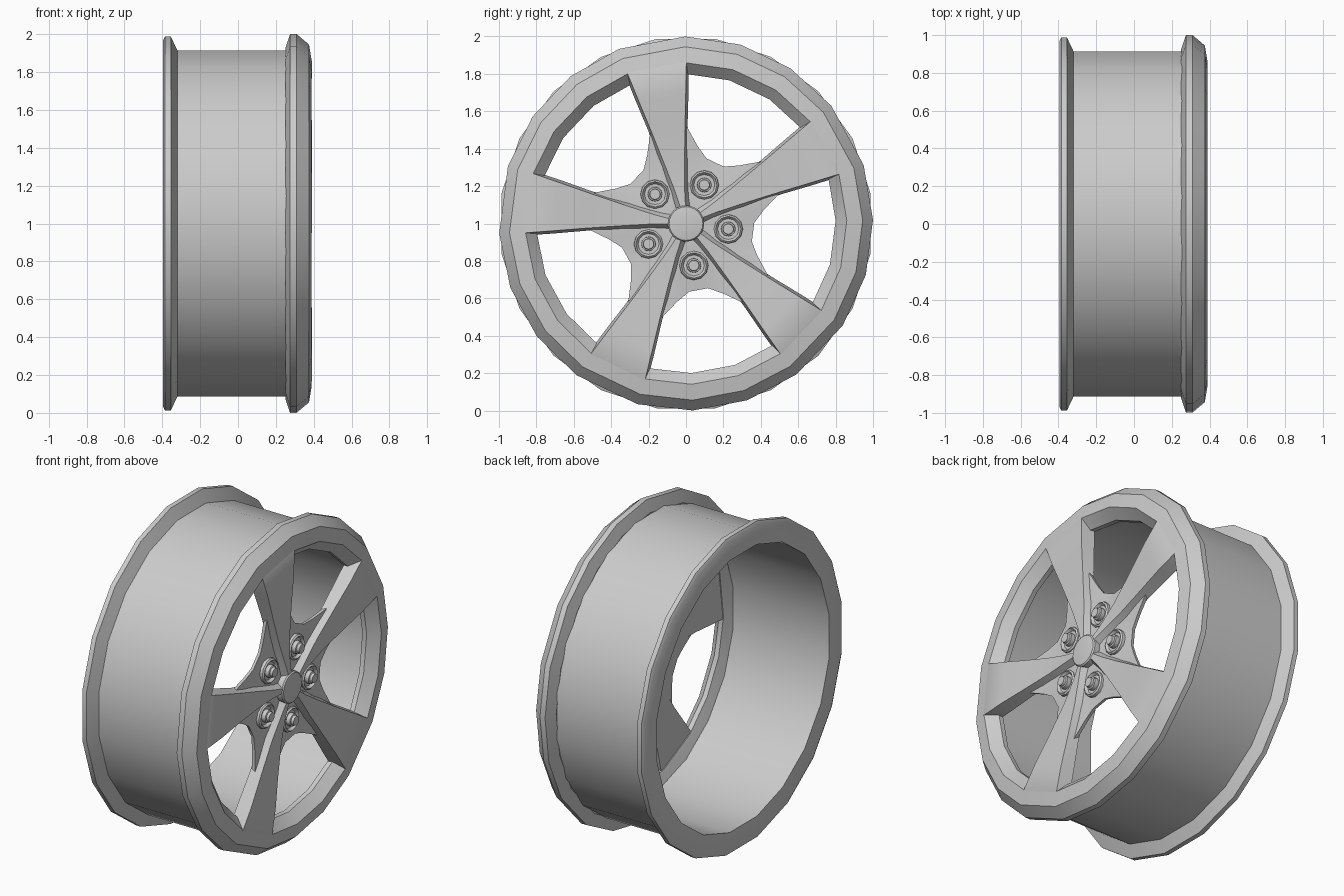
import bpy, bmesh
from math import cos, sin, radians, pi

cube = bpy.data.objects.get("Cube")
if cube:
    bpy.data.objects.remove(cube, do_unlink=True)

# Single metal colour
metal = bpy.data.materials.new("grey_metal")
metal.use_nodes = True
GREY = (0.6, 0.6, 0.6, 1)
metal.diffuse_color = GREY
metal.node_tree.nodes["Principled BSDF"].inputs["Base Color"].default_value = GREY

SPOKES = [radians(28.6 + 72 * k) for k in range(5)]


def polar(x, r, a):
    """Point at depth x, radius r and angle a about the axle."""
    return (x, r * cos(a), r * sin(a) + 1)


def loft(name, rings, closed=False, angle=30):
    """Skin equal-length loops; join the ends when closed, otherwise cap them."""
    bm = bmesh.new()
    loops = [[bm.verts.new(p) for p in ring] for ring in rings]
    pairs = list(zip(loops, loops[1:]))
    if closed:
        pairs.append((loops[-1], loops[0]))
    else:
        bm.faces.new(loops[0])
        bm.faces.new(loops[-1])
    n = len(loops[0])
    for a, b in pairs:
        for i in range(n):
            j = (i + 1) % n
            bm.faces.new((a[i], a[j], b[j], b[i]))
    bmesh.ops.recalc_face_normals(bm, faces=bm.faces)
    mesh = bpy.data.meshes.new(name)
    bm.to_mesh(mesh)
    bm.free()
    mesh.materials.append(metal)
    ob = bpy.data.objects.new(name, mesh)
    bpy.context.collection.objects.link(ob)
    bpy.ops.object.select_all(action='DESELECT')
    ob.select_set(True)
    bpy.context.view_layer.objects.active = ob
    bpy.ops.object.shade_smooth_by_angle(angle=radians(angle))


def turned(name, profile, sides, centre=(0, 0)):
    """Capped round part from (depth, radius) pairs, at (radius, angle)."""
    _, cy, cz = polar(0, *centre)
    loft(name, [[(x, cy + r * cos(2 * pi * i / sides), cz + r * sin(2 * pi * i / sides))
                 for i in range(sides)] for x, r in profile], angle=40)


# Barrel with the rear flange
barrel = [(-.395, .86), (-.395, .98), (-.385, 1), (-.355, 1), (-.32, .925),
          (.27, .925), (.27, .86)]
even = [radians(9 + 18 * i) for i in range(20)]
loft("barrel", [[polar(x, r, a) for a in even] for x, r in barrel], closed=True)

# Front lip, with facets lined up to the spokes
facets = [s + radians(d) for s in SPOKES for d in (-10.4, 10.4, 27.5, 44.5)]
lip = [(.25, .925), (.275, 1), (.31, 1), (.375, .945), (.389, .86),
       (.33, .80), (.30, .80), (.27, .87)]
loft("front_lip", [[polar(x, r, a) for a in facets] for x, r in lip], closed=True)

# Thin star-shaped hub plate, its points rising along the spokes
star = [(s + radians(d), r) for s in SPOKES
        for d, r in ((0, .54), (11, .52), (19, .42), (28, .365), (44, .365), (53, .42), (61, .52))]
loft("hub_plate", [
    [polar(.295, .13, a) for a, r in star],
    [polar(.295 + (r - .36) * .1, r * .99, a) for a, r in star],
    [polar(.315 + (r - .36) * .12, r, a) for a, r in star],
    [polar(.325, .12 + (r - .12) * .5, a) for a, r in star],
    [polar(.335, .13, a) for a, r in star],
])

# Spokes: (distance, front depth, back depth, front half width, back half width)
sections = [(.09, .372, .30, .014, .06), (.18, .366, .30, .026, .062),
            (.32, .364, .30, .052, .078), (.52, .375, .305, .092, .106),
            (.70, .388, .305, .13, .145), (.846, .390, .305, .16, .174),
            (.88, .372, .305, .163, .174)]
for k, s in enumerate(SPOKES):
    rings = []
    for d, front, back, wf, wb in sections:
        rings.append([(x, d * cos(s) - w * sin(s), d * sin(s) + w * cos(s) + 1)
                      for x, w in ((front, wf), (front, -wf), (back, -wb), (back, wb))])
    loft(f"spoke_{k + 1}", rings)

    # Lug seat and nut midway to the next spoke
    spot = (.228, s + radians(36))
    turned(f"lug_seat_{k + 1}", [(.30, .08), (.338, .077), (.346, .068), (.330, .056)], 12, spot)
    turned(f"lug_nut_{k + 1}", [(.31, .040), (.355, .038), (.358, .030), (.374, .028)], 12, spot)

# Centre cap with a shallow dome
turned("centre_cap", [(.295, .097), (.370, .097), (.378, .09), (.384, .05), (.385, .01)], 24)
